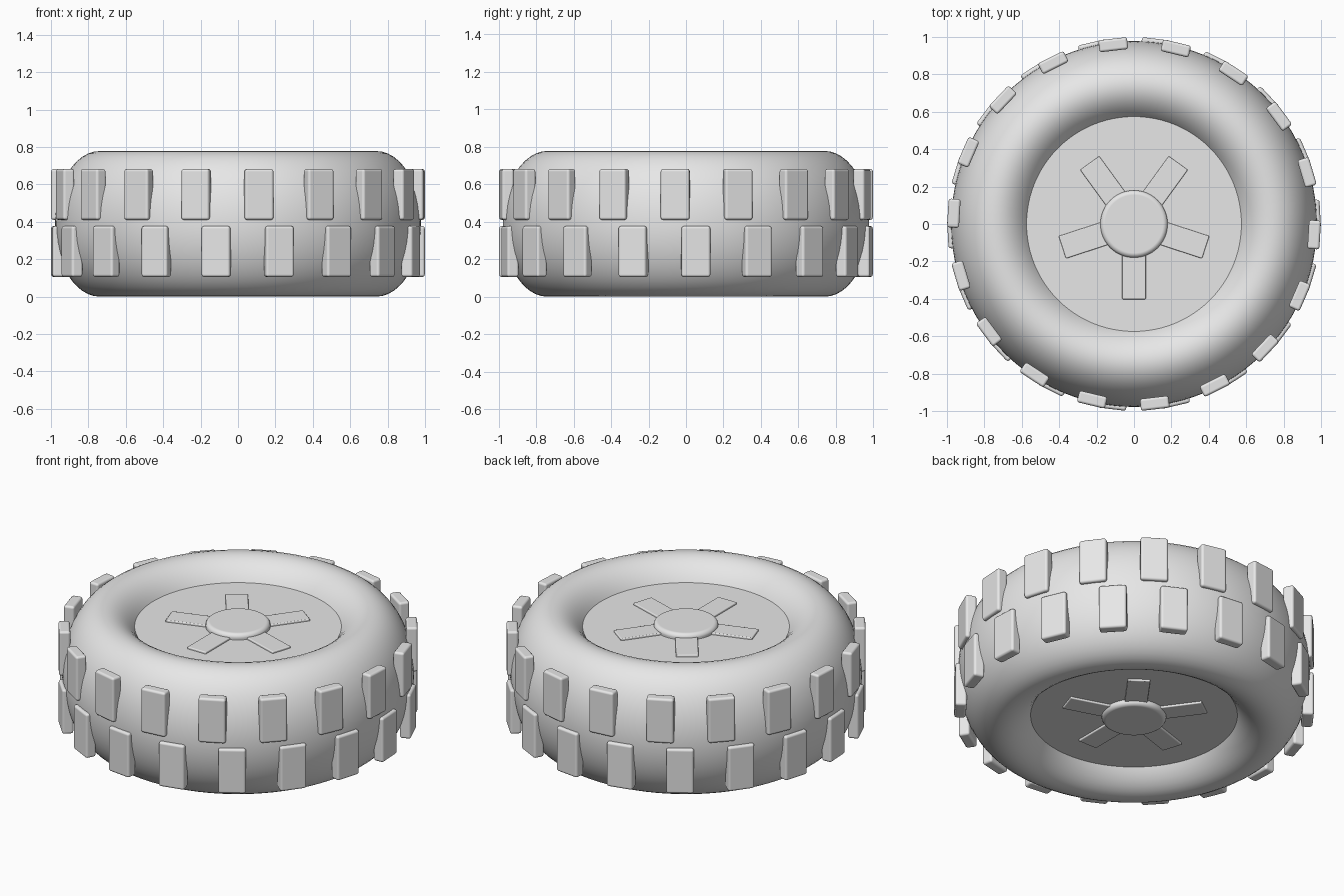
import bpy
import math
from mathutils import Matrix, Vector

if "Cube" in bpy.data.objects:
    bpy.data.objects.remove(bpy.data.objects["Cube"])

MID = 0.389          # height of the wheel's middle plane
FACE = 0.279         # half thickness of the wheel disc

rubber = bpy.data.materials.new("plain grey")
rubber.diffuse_color = (0.8, 0.8, 0.8, 1)
rubber.use_nodes = True
rubber.node_tree.nodes["Principled BSDF"].inputs["Base Color"].default_value = rubber.diffuse_color


def finish(name, bevel=0.0, segments=3):
    """Name, colour, bevel and smooth the active object."""
    ob = bpy.context.object
    ob.name = name
    bpy.ops.object.transform_apply(location=False, rotation=False, scale=True)
    ob.data.materials.append(rubber)
    bpy.ops.object.shade_smooth_by_angle(angle=math.radians(40))
    if bevel:
        mod = ob.modifiers.new("soft edges", 'BEVEL')
        mod.width = bevel
        mod.segments = segments
        mod.limit_method = 'ANGLE'
        mod.harden_normals = True
    return ob


def block(name, size, radius, angle, z, bevel):
    """Box placed at a radius and angle, its local x pointing outwards."""
    pos = Matrix.Rotation(angle, 3, 'Z') @ Vector((radius, 0, z))
    bpy.ops.mesh.primitive_cube_add(size=1, location=pos, rotation=(0, 0, angle))
    bpy.context.object.scale = size
    return finish(name, bevel)


# tyre: torus with a tall oval section
bpy.ops.mesh.primitive_torus_add(major_segments=96, minor_segments=48,
                                 major_radius=0.74, minor_radius=0.238,
                                 location=(0, 0, MID))
bpy.context.object.scale.z = MID / 0.238
finish("tyre")

# wheel disc closing both sides of the tyre
bpy.ops.mesh.primitive_cylinder_add(vertices=96, radius=0.581, depth=2 * FACE,
                                    location=(0, 0, MID))
finish("wheel_disc", 0.006, 2)

# hub running through the wheel, with rounded ends
bpy.ops.mesh.primitive_cylinder_add(vertices=64, radius=0.18, depth=2 * (FACE + 0.035),
                                    location=(0, 0, MID))
finish("hub", 0.025, 4)

# five low spokes on each side
for side, label in ((1, "upper"), (-1, "lower")):
    for i in range(5):
        angle = math.radians(-90 + 72 * i)
        block(f"{label}_spoke_{i + 1}", (0.27, 0.126, 0.04), 0.268, angle,
              MID + side * (FACE - 0.008), 0.006)

# two staggered rows of tread blocks
for label, z, start in (("upper", MID + 0.157, 6.6), ("lower", MID - 0.148, -6.9)):
    for i in range(18):
        angle = math.radians(-90 + start + 20 * i)
        block(f"{label}_tread_{i + 1}", (0.064, 0.154, 0.272), 0.965, angle, z, 0.014)
